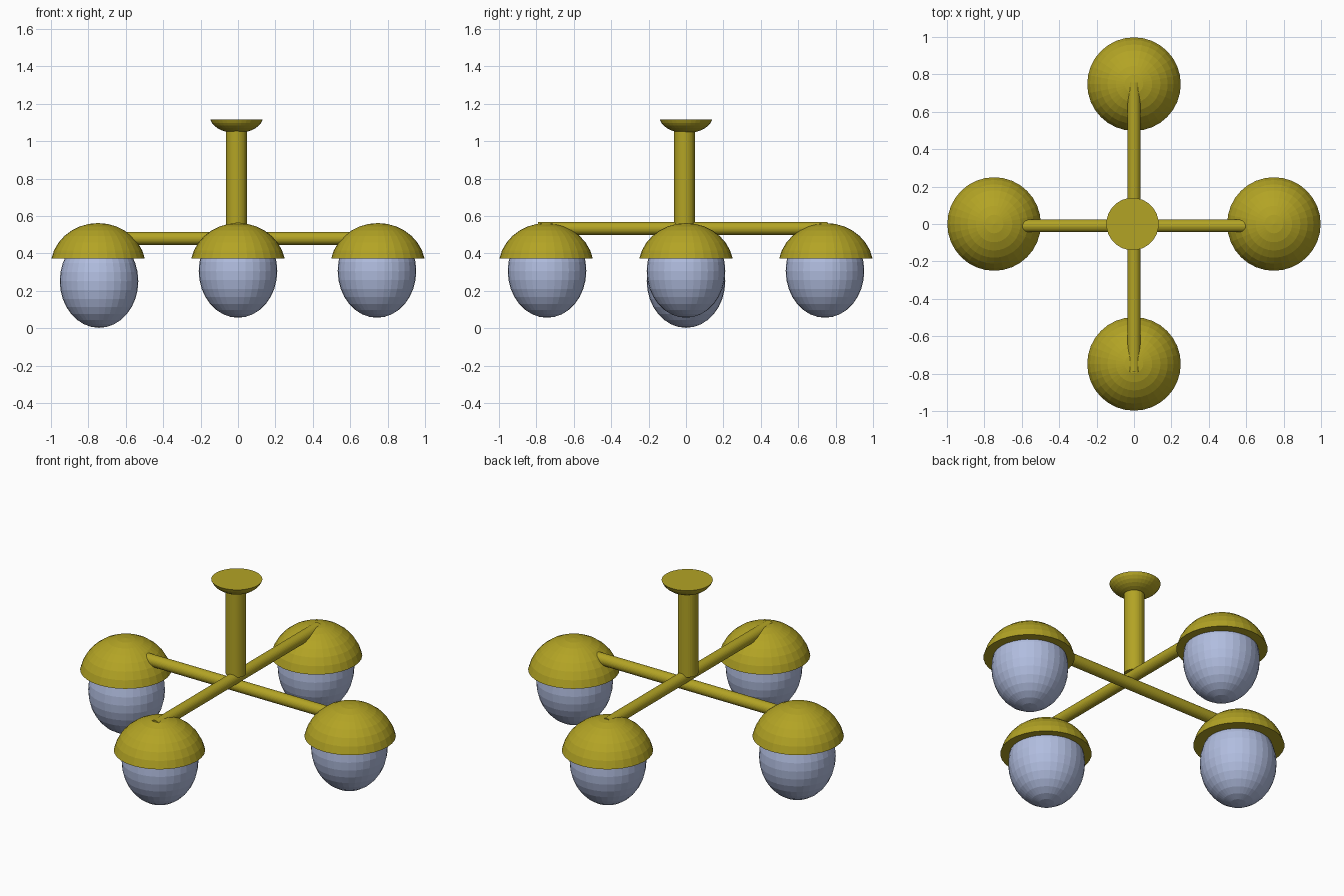
import bpy
import bmesh
import math
from mathutils import Matrix, Vector

cube = bpy.data.objects.get("Cube")
if cube:
    bpy.data.objects.remove(cube, do_unlink=True)


def make_material(name, color):
    mat = bpy.data.materials.new(name)
    mat.use_nodes = True
    mat.diffuse_color = color
    mat.node_tree.nodes["Principled BSDF"].inputs["Base Color"].default_value = color
    return mat


brass = make_material("brass", (0.45, 0.37, 0.018, 1))
glass = make_material("pale blue glass", (0.44, 0.51, 0.74, 1))


def add_object(name, bm, mat, location):
    bmesh.ops.recalc_face_normals(bm, faces=bm.faces)
    mesh = bpy.data.meshes.new(name)
    bm.to_mesh(mesh)
    bm.free()
    mesh.materials.append(mat)
    obj = bpy.data.objects.new(name, mesh)
    obj.location = location
    bpy.context.collection.objects.link(obj)
    return obj


def new_sphere():
    bm = bmesh.new()
    bmesh.ops.create_uvsphere(bm, u_segments=32, v_segments=16, radius=1)
    return bm


def capped_dome(name, radius, height, location):
    """Closed upper sphere cap with its flat base at the origin; a negative height turns it over."""
    bm = new_sphere()
    cut = math.sin(math.pi / 16)
    bmesh.ops.bisect_plane(bm, geom=bm.verts[:] + bm.edges[:] + bm.faces[:], dist=1e-4,
                           plane_co=(0, 0, cut), plane_no=(0, 0, 1), clear_inner=True)
    rim = [e for e in bm.edges if e.is_boundary]
    bmesh.ops.contextual_create(bm, geom=rim)
    bmesh.ops.translate(bm, verts=bm.verts, vec=(0, 0, -cut))
    wide = radius / math.cos(math.pi / 16)
    bmesh.ops.scale(bm, verts=bm.verts, vec=(wide, wide, height / (1 - cut)))
    return add_object(name, bm, brass, location)


def bulb(name, location):
    bm = new_sphere()
    bmesh.ops.scale(bm, verts=bm.verts, vec=(0.21, 0.21, 0.25))
    return add_object(name, bm, glass, location)


def rod(name, start, end, radius):
    start, end = Vector(start), Vector(end)
    axis = end - start
    bm = bmesh.new()
    bmesh.ops.create_cone(bm, cap_ends=True, segments=32, radius1=radius,
                          radius2=radius, depth=axis.length)
    bmesh.ops.rotate(bm, verts=bm.verts, cent=(0, 0, 0),
                     matrix=axis.to_track_quat("Z", "Y").to_matrix())
    return add_object(name, bm, brass, (start + end) / 2)


# Ceiling mount and stem
capped_dome("ceiling_canopy", 0.14, -0.072, (-0.008, 0, 1.115))
rod("stem", (-0.008, -0.008, 0.55), (-0.008, -0.008, 1.08), 0.056)

# Crossed arms, one resting above the other
rod("side_arm", (-0.78, -0.01, 0.48), (0.76, -0.01, 0.48), 0.034)
rod("front_back_arm", (0, -0.79, 0.533), (0, 0.757, 0.533), 0.034)

# Four shades with bulbs; the right bulb hangs lower
for side, x, y, bulb_z in (("left", 1, 0, 0.306), ("right", -1, 0, 0.252),
                           ("front", 0, -1, 0.306), ("back", 0, 1, 0.306)):
    capped_dome(side + "_shade", 0.25, 0.19, (x * 0.748, y * 0.748, 0.372))
    bulb(side + "_bulb", (x * 0.743, y * 0.743, bulb_z))
